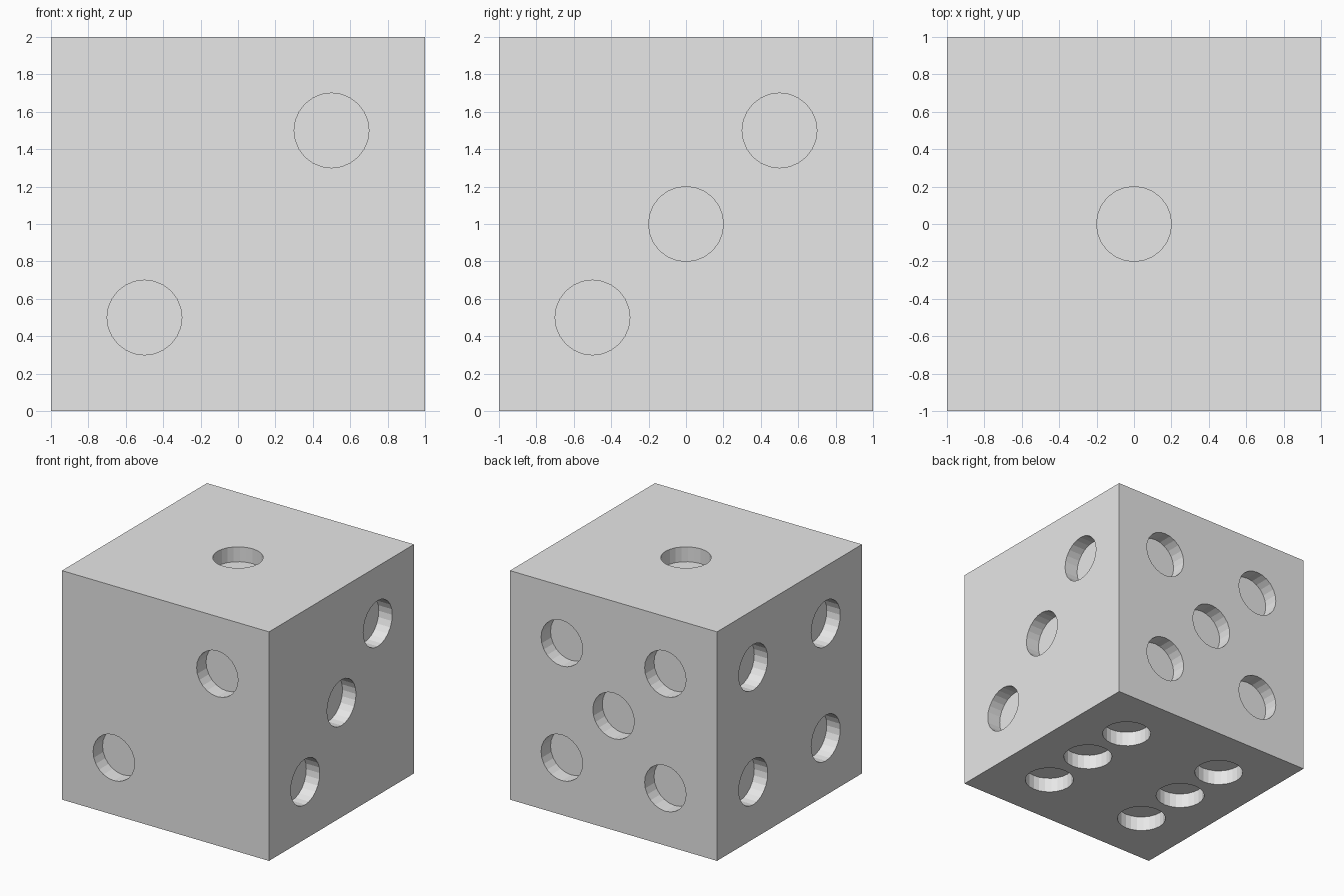
import bpy
import bmesh
from mathutils import Matrix, Vector

SPREAD = 0.5
RADIUS = 0.2
DEPTH = 0.13
SIDES = 24

old = bpy.data.objects.get("Cube")
if old:
    bpy.data.objects.remove(old, do_unlink=True)

# Single grey material
grey = bpy.data.materials.new("light_grey")
grey.use_nodes = True
colour = (0.8, 0.8, 0.8, 1)
grey.diffuse_color = colour
grey.node_tree.nodes["Principled BSDF"].inputs["Base Color"].default_value = colour


def make_object(name, bm):
    mesh = bpy.data.meshes.new(name)
    bm.to_mesh(mesh)
    bm.free()
    mesh.materials.append(grey)
    obj = bpy.data.objects.new(name, mesh)
    bpy.context.collection.objects.link(obj)
    return obj


# Die body
bm = bmesh.new()
bmesh.ops.create_cube(bm, size=2, matrix=Matrix.Translation((0, 0, 1)))
body = make_object("die_body", bm)

# Pip patterns as (horizontal, vertical) steps on each face
diagonal = [(-1, -1), (1, 1)]
corners = diagonal + [(-1, 1), (1, -1)]
X, Y, Z = Vector((1, 0, 0)), Vector((0, 1, 0)), Vector((0, 0, 1))
faces = [
    (Z, X, Y, [(0, 0)]),
    (-Y, X, Z, diagonal),
    (X, Y, Z, diagonal + [(0, 0)]),
    (-X, Y, Z, corners),
    (Y, X, Z, corners + [(0, 0)]),
    (-Z, X, Y, corners + [(-1, 0), (1, 0)]),
]

# Cylindrical pip cutters, half sunk into each face
bm = bmesh.new()
for normal, across, up, pips in faces:
    turn = normal.to_track_quat("Z", "Y").to_matrix().to_4x4()
    for a, b in pips:
        spot = Z + normal + (across * a + up * b) * SPREAD
        bmesh.ops.create_cone(bm, cap_ends=True, segments=SIDES, radius1=RADIUS,
                              radius2=RADIUS, depth=2 * DEPTH,
                              matrix=Matrix.Translation(spot) @ turn)
cutter = make_object("pip_cutter", bm)
cutter.hide_render = True

# Carve the pips, then discard the cutter
carve = body.modifiers.new("pips", "BOOLEAN")
carve.operation = "DIFFERENCE"
carve.solver = "EXACT"
carve.object = cutter
bpy.context.view_layer.objects.active = body
bpy.ops.object.modifier_apply(modifier=carve.name)
bpy.data.objects.remove(cutter, do_unlink=True)
